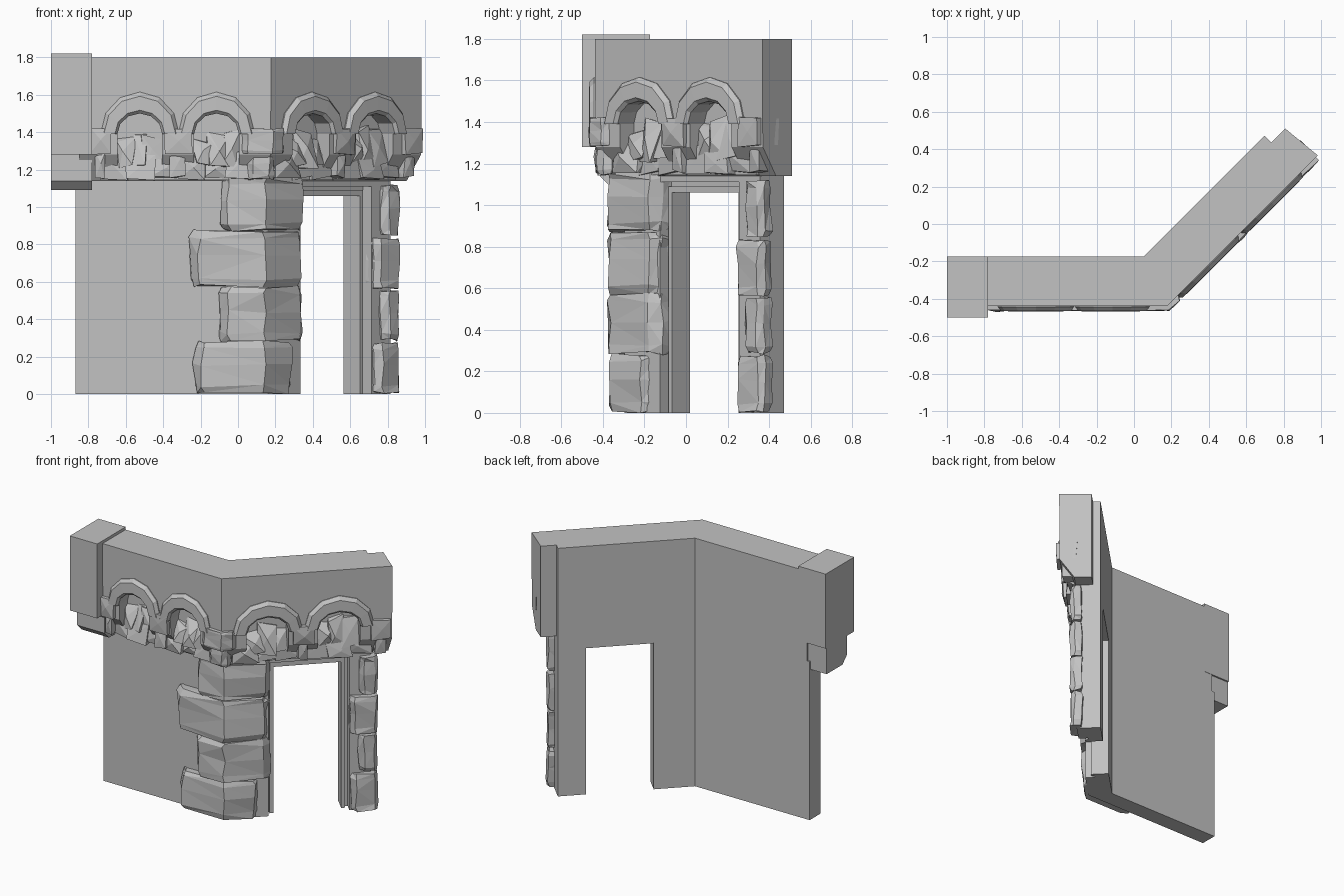
import bpy, bmesh, math, random
from mathutils import Vector

random.seed(4)
if "Cube" in bpy.data.objects:
    bpy.data.objects.remove(bpy.data.objects["Cube"])

stone = bpy.data.materials.new("grey_stone")
stone.use_nodes = True
GREY = (0.54, 0.54, 0.54, 1)
stone.diffuse_color = GREY
stone.node_tree.nodes["Principled BSDF"].inputs["Base Color"].default_value = GREY

# Wall coordinates: s along the wall, n outward from the back face.
# The slanted wall is slightly thicker than the straight one.
CX, CY, D, THICK = 0.05, -0.175, math.sqrt(0.5), 1.045


def straight(s, n, z):
    return Vector((CX + s, CY - n, z))


def slanted(s, n, z):
    n *= THICK
    return Vector((CX + (s + n) * D, CY + (s - n) * D, z))


def corner(na, nb, z):
    """Where depth na of the straight wall meets depth nb of the slanted one."""
    return Vector((CX + nb * THICK / D - na, CY - na, z))


def finish(name, bm):
    bmesh.ops.recalc_face_normals(bm, faces=bm.faces)
    mesh = bpy.data.meshes.new(name)
    bm.to_mesh(mesh)
    bm.free()
    mesh.materials.append(stone)
    ob = bpy.data.objects.new(name, mesh)
    bpy.context.collection.objects.link(ob)
    return ob


def loft(name, rings, facet=False):
    """Skin a row of closed rings and cap both ends."""
    bm = bmesh.new()
    vs = [[bm.verts.new(p) for p in r] for r in rings]
    for a, b in zip(vs, vs[1:]):
        for i in range(len(a)):
            j = (i + 1) % len(a)
            bm.faces.new((a[i], a[j], b[j], b[i]))
    bm.faces.new(vs[0])
    bm.faces.new(vs[-1])
    if facet:
        bmesh.ops.triangulate(bm, faces=bm.faces)
    return finish(name, bm)


def box(name, at, s0, s1, n0, n1, z0, z1):
    prof = [(n0, z0), (n1, z0), (n1, z1), (n0, z1)]
    return loft(name, [[at(s, n, z) for n, z in prof] for s in (s0, s1)])


def cut(ob, cutter):
    cutter.hide_render = True
    mod = ob.modifiers.new("cut", 'BOOLEAN')
    mod.object, mod.operation, mod.solver = cutter, 'DIFFERENCE', 'EXACT'
    bpy.context.view_layer.objects.active = ob
    bpy.ops.object.modifier_apply(modifier=mod.name)
    bpy.data.objects.remove(cutter)


def jitter(a):
    return Vector([random.uniform(-a, a) for _ in range(3)])


def dressed(name, plan, z0, z1, rough=0.012, inset=0.93):
    """Rough-hewn block: a plan outline stacked in z, tighter at its ends."""
    mid = sum(plan, Vector()) / len(plan)
    rings = []
    for t, k in ((0, inset), (0.13, 1), (0.55, 1.0), (0.87, 1), (1, inset)):
        rings.append([mid + (p - mid) * k + jitter(rough)
                      + Vector((0, 0, z0 + (z1 - z0) * t)) for p in plan])
    return loft(name, rings, facet=True)


def shard(name, at, s0, s1, n0, n1, z0, z1, rough=0.015, lean=0.0):
    """Jagged rubble piece: hull of shaken box corners, its top leaning back."""
    bm = bmesh.new()
    for s in (s0, s1):
        for n in (n0, n1):
            for z in (z0, z1):
                back = lean if (z == z1 and n == n1) else 0
                bm.verts.new(at(s, n - back, z) + jitter(rough))
    bm.verts.new(at((s0 + s1) / 2, n1 + rough - lean / 2, (z0 + z1) / 2) + jitter(rough))
    res = bmesh.ops.convex_hull(bm, input=bm.verts)
    bmesh.ops.delete(bm, geom=res["geom_interior"], context='VERTS')
    return finish(name, bm)


def bent(name, prof_a, prof_b, s_a, s_b):
    """Sweep a (depth, height) profile round the corner."""
    return loft(name, [[straight(s_a, *p) for p in prof_a],
                       [corner(a[0], b[0], a[1]) for a, b in zip(prof_a, prof_b)],
                       [slanted(s_b, *p) for p in prof_b]])


def slab(n):
    return [(0, 0), (n, 0), (n, 1.15), (0, 1.15)]


# Lower wall with a stepped doorway
lower = bent("lower_wall", slab(0.122), slab(0.158), -0.92, 0.916)
cut(lower, box("door_cutter", slanted, 0.276, 0.728, -0.1, 0.4, -0.1, 1.06))
cut(lower, box("frame_cutter", slanted, 0.235, 0.775, 0.095, 0.4, -0.1, 1.11))
box("door_lintel", slanted, 0.25, 0.752, 0.08, 0.117, 1.06, 1.09)
for side, s in (("right", 0.25), ("left", 0.728)):
    box(side + "_door_jamb", slanted, s, s + 0.026, 0.08, 0.117, 0, 1.06)

# Overhanging parapet, plus the slab that runs past the wall end
prof = [(0, 1.14), (0.165, 1.14), (0.26, 1.28), (0.264, 1.8), (0, 1.8)]
upper = bent("parapet", prof, prof, -0.9, 0.916)
end = [(0.05, 1.14)] + prof[1:4] + [(0.05, 1.8)]
loft("parapet_end", [[slanted(0.91, *p) for p in end],
                     [slanted(1.016 + n * 0.1, n, z) for n, z in end]])

# Arches: (wall mapping, centre, outer half width, inner half width)
ARCHES = [(straight, -0.575, 0.21, 0.12), (straight, -0.165, 0.205, 0.12),
          (slanted, 0.21, 0.235, 0.14), (slanted, 0.688, 0.235, 0.14)]
SPRING, RISE, SEG = 1.39, 0.225, 6
for i, (at, c, ro, ri) in enumerate(ARCHES):
    angles = [math.pi * k / SEG for k in range(SEG + 1)]
    # niche behind the arch
    outline = [(c + ri * math.cos(a), SPRING + 0.115 * math.sin(a)) for a in angles]
    outline += [(c - ri, 1.1), (c + ri, 1.1)]
    cut(upper, loft("niche_cutter", [[at(s, n, z) for s, z in outline]
                                     for n in (0.17, 0.4)]))
    # chamfered arch ring
    rings = []
    for a in angles:
        ring = []
        for t, n in ((0, 0.2), (0, 0.275), (0.15, 0.292), (0.8, 0.29), (1, 0.268), (1, 0.2)):
            r = ri + (ro - ri) * t
            h = 0.11 + (RISE - 0.11) * t
            ring.append(at(c + r * math.cos(a), n, SPRING + h * math.sin(a)))
        rings.append(ring)
    loft(f"arch_{i}", rings)
    # jagged rubble sloping back into the niche
    for k in range(3):
        s = c + (k - 1) * ri * 0.62
        shard(f"niche_rubble_{i}_{k}", at, s - ri * 0.4, s + ri * 0.4, 0.14, 0.235,
              1.22, random.uniform(1.34, 1.43), 0.022, lean=0.05)
    # rubble ledge under the arch
    box(f"ledge_{i}", at, c - ro, c + ro, 0.05, 0.19, 1.145, 1.27)
    for k in range(3):
        s = c + (k - 1) * ro * 0.62
        shard(f"ledge_rubble_{i}_{k}", at, s - ro * 0.34, s + ro * 0.34, 0.1,
              random.uniform(0.205, 0.24), 1.155, random.uniform(1.26, 1.30), 0.014, lean=0.02)

# Arch feet and the small corbels below them
FEET = [(straight, -0.84, -0.73), (straight, -0.44, -0.30),
        (slanted, 0.38, 0.52), (slanted, 0.90, 1.036)]
for i, (at, s0, s1) in enumerate(FEET):
    shard(f"arch_foot_{i}", at, s0, s1, 0.15, 0.285, 1.285, 1.42, 0.007)
    shard(f"foot_corbel_{i}", at, s0 + 0.03, s1 - 0.04, 0.12, 0.25, 1.16, 1.30, 0.01)


def wrap(s_a, s_b, n0, n1, cham=0.03):
    """Plan outline that folds round the corner."""
    return [straight(s_a, n0, 0), straight(s_a, n1 - cham, 0), straight(s_a + cham, n1, 0),
            corner(n1, n1, 0), slanted(s_b - cham, n1, 0), slanted(s_b, n1 - cham, 0),
            slanted(s_b, n0, 0), corner(n0, n0, 0)]


dressed("corner_foot", wrap(-0.03, 0.0, 0.17, 0.288), 1.285, 1.42, 0.004, 0.98)
dressed("corner_corbel", wrap(0.0, -0.03, 0.12, 0.25), 1.15, 1.30, 0.006, 0.97)

# Quoins on the corner, alternating long and short
QUOINS = [(-0.285, 0.18, 0.185, 0, 0.28), (-0.15, 0.245, 0.197, 0.28, 0.57),
          (-0.305, 0.235, 0.195, 0.57, 0.87), (-0.145, 0.25, 0.2, 0.87, 1.16)]
for i, (sa, sb, n, z0, z1) in enumerate(QUOINS):
    dressed(f"corner_quoin_{i}", wrap(sa, sb, 0.09, n, 0.045), z0 + 0.008, z1, 0.011, 0.94)

# Stones on the far side of the door
for i, s0 in enumerate((0.785, 0.835, 0.775, 0.84)):
    z = i * 0.28
    plan = [slanted(s, n, 0) for s, n in
            ((s0, 0.12), (s0, 0.17), (s0 + 0.03, 0.2), (0.94, 0.2), (0.962, 0.17), (0.955, 0.12))]
    dressed(f"door_stone_{i}", plan, z + 0.008, z + 0.275, 0.008)

# Block at the free end of the straight wall, on a chamfered corbel
box("end_block", straight, -1.05, -0.83, -0.002, 0.325, 1.28, 1.82)
corbel = [(0.01, 1.09), (0.19, 1.09), (0.24, 1.14), (0.24, 1.28), (0.01, 1.28)]
loft("end_corbel", [[straight(s, *p) for p in corbel] for s in (-1.05, -0.83)])
